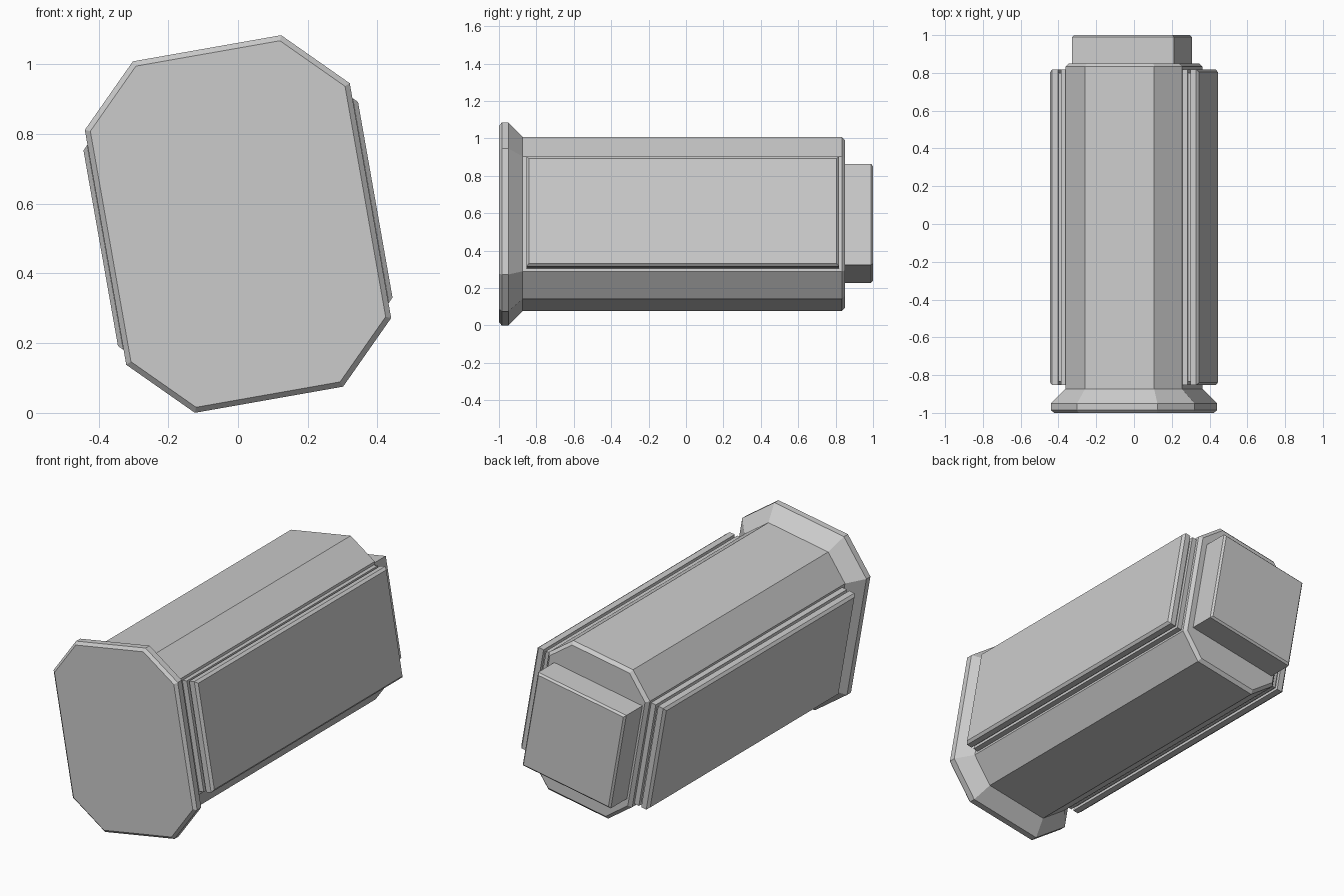
import bpy, bmesh, math

if "Cube" in bpy.data.objects:
    bpy.data.objects.remove(bpy.data.objects["Cube"])

TILT = math.radians(10)
CZ = 0.542


def place(u, y, v):
    # tilted cross-section coordinates to world
    c, s = math.cos(TILT), math.sin(TILT)
    return (u * c - v * s, y, u * s + v * c + CZ)


def loft(name, rings):
    bm = bmesh.new()
    rows = [[bm.verts.new(place(*p)) for p in r] for r in rings]
    n = len(rows[0])
    for a, b in zip(rows, rows[1:]):
        for i in range(n):
            j = (i + 1) % n
            bm.faces.new((a[i], a[j], b[j], b[i]))
    bm.faces.new(rows[0])
    bm.faces.new(rows[-1])
    bmesh.ops.recalc_face_normals(bm, faces=bm.faces)
    me = bpy.data.meshes.new(name)
    bm.to_mesh(me)
    bm.free()
    ob = bpy.data.objects.new(name, me)
    bpy.context.collection.objects.link(ob)
    return ob


def octagon(y, d):
    # octagon inset by d with 45 degree corners
    w, h = 0.386 - d, 0.512 - d
    k = 0.17 - d * (2 - math.sqrt(2))
    return [(w - k, y, h), (w, y, h - k), (w, y, k - h), (w - k, y, -h),
            (k - w, y, -h), (-w, y, k - h), (-w, y, h - k), (k - w, y, h)]


def side_rect(u, d):
    # panel outline inset by d, at distance u from the axis
    y0, y1, h = -0.853 + d, 0.818 - d, 0.298 - d
    return [(u, y0, -h), (u, y1, -h), (u, y1, h), (u, y0, h)]


def end_square(y, d):
    r = 0.274 - d
    return [(-0.01 + a * r, y, 0.005 + b * r)
            for a, b in ((-1, -1), (1, -1), (1, 1), (-1, 1))]


# octagonal body with flared front flange and chamfered back
loft("body", [octagon(y, d) for y, d in (
    (-1, 0.015), (-0.985, 0), (-0.95, 0), (-0.873, 0.073),
    (0.833, 0.073), (0.85, 0.09))])

# square block on the back
loft("back_block", [end_square(0.84, 0), end_square(0.99, 0), end_square(1, 0.01)])

# stepped side panels with a groove between the two layers
for name, s in (("right_panel", 1), ("left_panel", -1)):
    loft(name, [side_rect(s * u, d) for u, d in (
        (0.30, 0), (0.341, 0), (0.341, 0.018), (0.356, 0.018),
        (0.356, 0), (0.387, 0), (0.40, 0.013))])
